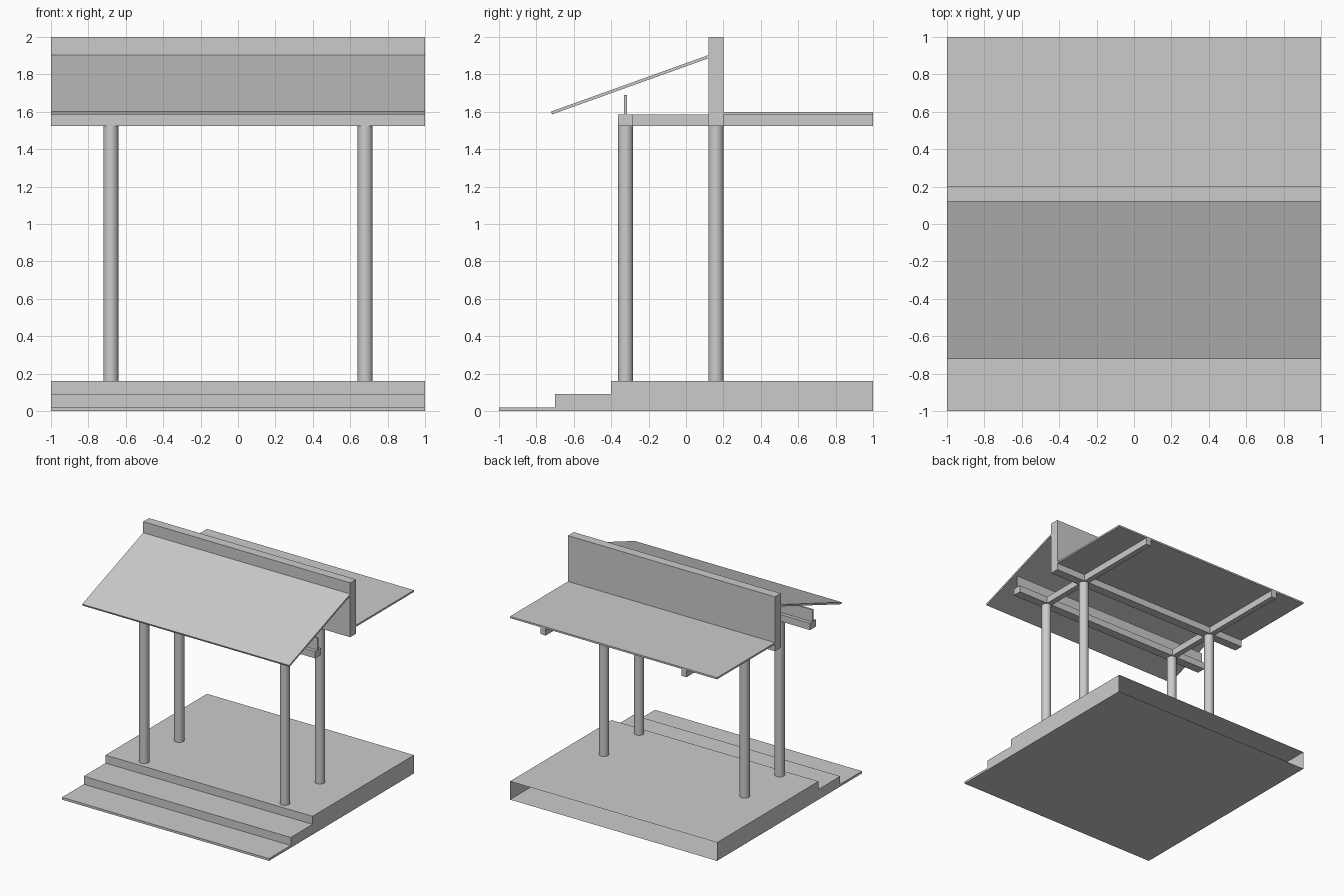
import bpy, bmesh

if "Cube" in bpy.data.objects:
    bpy.data.objects.remove(bpy.data.objects["Cube"])


def extrude_profile(name, pts, x0=-1.0, x1=1.0, open_edge=None):
    """Extrude a (y, z) outline along x; open_edge leaves that one side out."""
    bm = bmesh.new()
    a = [bm.verts.new((x0, y, z)) for y, z in pts]
    b = [bm.verts.new((x1, y, z)) for y, z in pts]
    bm.faces.new(a)
    bm.faces.new(b[::-1])
    n = len(pts)
    for i in range(n):
        if i != open_edge:
            j = (i + 1) % n
            bm.faces.new((a[i], b[i], b[j], a[j]))
    bmesh.ops.recalc_face_normals(bm, faces=bm.faces)
    mesh = bpy.data.meshes.new(name)
    bm.to_mesh(mesh)
    bm.free()
    obj = bpy.data.objects.new(name, mesh)
    bpy.context.collection.objects.link(obj)
    return obj


def bar(name, y0, y1, z0, z1, x0=-1.0, x1=1.0):
    """Rectangular bar running along x."""
    return extrude_profile(name, [(y0, z0), (y1, z0), (y1, z1), (y0, z1)], x0, x1)


# Stepped platform, hollow and open at the back
steps = [(-1, 0), (-1, 0.02), (-0.7, 0.02), (-0.7, 0.09), (-0.4, 0.09),
         (-0.4, 0.16), (1, 0.16), (1, 0)]
extrude_profile("stepped_platform", steps, open_edge=6)

BEAM_LOW, BEAM_TOP = 1.525, 1.585

# Columns and the rafters in line with them
for side, x in (("left", -0.68), ("right", 0.68)):
    for row, y in (("front", -0.323), ("back", 0.16)):
        bpy.ops.mesh.primitive_cylinder_add(
            vertices=32, radius=0.04, depth=BEAM_LOW - 0.16,
            location=(x, y, (BEAM_LOW + 0.16) / 2))
        bpy.context.object.name = f"{row}_column_{side}"
        bpy.ops.object.shade_smooth_by_angle()
    for row, y0, y1 in (("front", -0.283, 0.12), ("back", 0.2, 1.0)):
        bar(f"{row}_rafter_{side}", y0, y1, BEAM_LOW, BEAM_TOP, x - 0.025, x + 0.025)

# Cross beams over the column rows
bar("front_beam", -0.363, -0.283, BEAM_LOW, BEAM_TOP)
bar("back_beam", 0.12, 0.2, BEAM_LOW, BEAM_TOP)

# Thin upright board on the front beam
bar("front_board", -0.331, -0.315, BEAM_TOP, 1.69)

# Parapet wall over the back beam
bar("parapet_wall", 0.12, 0.2, BEAM_TOP, 2.0)

# Flat back roof
bar("back_roof", 0.2, 1.0, BEAM_TOP, 1.6)

# Sloping front roof
extrude_profile("front_roof", [(-0.716, 1.586), (0.12, 1.886),
                               (0.12, 1.903), (-0.722, 1.601)])
